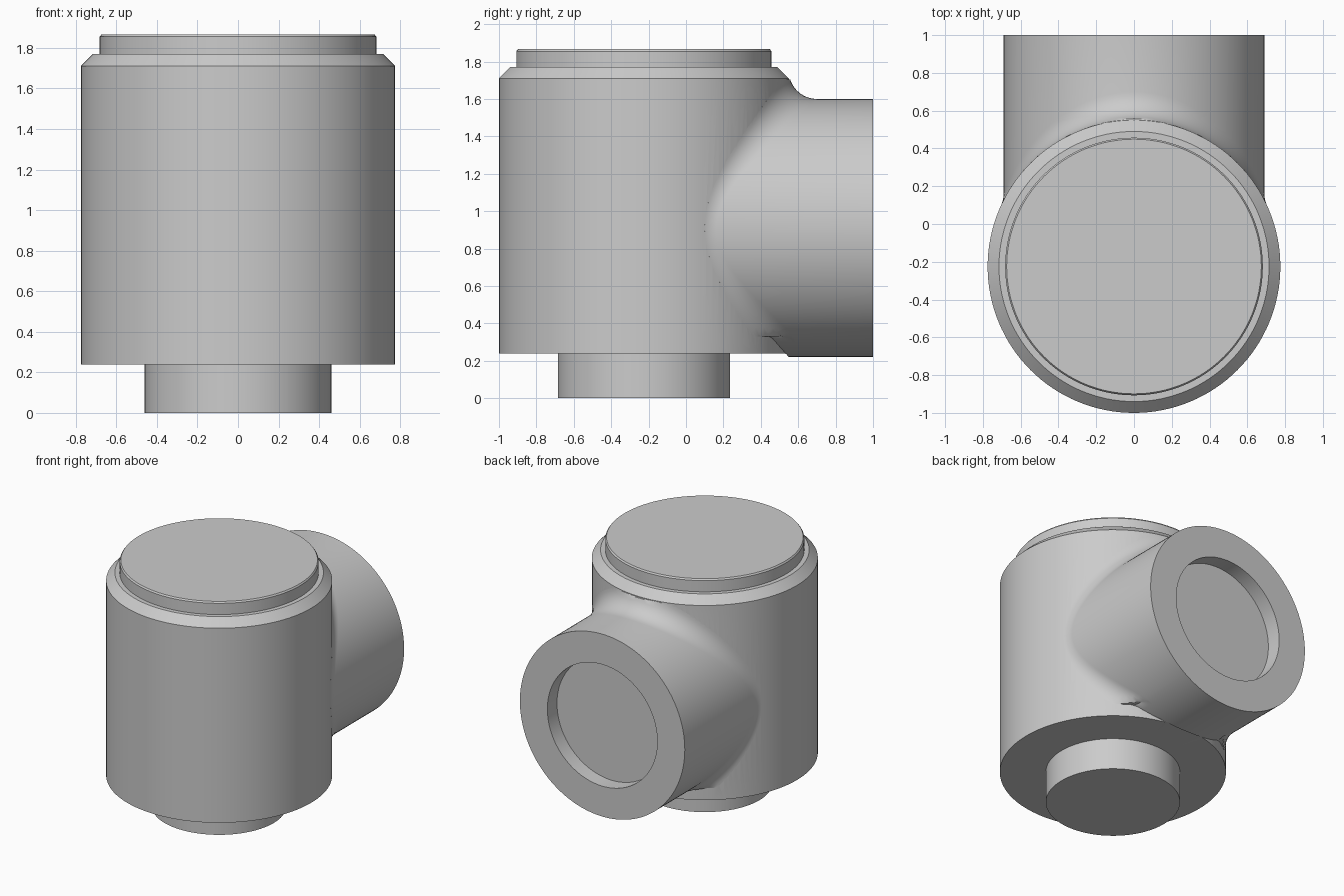
import bpy, bmesh
from math import sin, cos, pi, sqrt
from mathutils import Vector

if "Cube" in bpy.data.objects:
    bpy.data.objects.remove(bpy.data.objects["Cube"])

N = 128
R, YC = 0.775, -0.225          # main body radius and axis position
RB, ZC = 0.69, 0.91            # side branch radius and axis height
F = 0.15                       # fillet radius
Z_LOW, Z_HIGH = 0.33, 1.705    # height limits of the fillet


def loft(name, rings, start=None, end=None):
    """Skin closed rings of points, with a fan to a centre point at both ends."""
    bm = bmesh.new()
    vr = [[bm.verts.new(p) for p in ring] for ring in rings]
    for a, b in zip(vr, vr[1:]):
        for i in range(N):
            j = (i + 1) % N
            bm.faces.new((a[i], a[j], b[j], b[i]))
    for ring, tip in ((vr[0], start), (vr[-1], end)):
        if tip is None:
            bm.faces.new(ring)
        else:
            c = bm.verts.new(tip)
            for i in range(N):
                bm.faces.new((ring[i], ring[(i + 1) % N], c))
    bmesh.ops.recalc_face_normals(bm, faces=bm.faces)
    me = bpy.data.meshes.new(name)
    bm.to_mesh(me)
    bm.free()
    ob = bpy.data.objects.new(name, me)
    bpy.context.collection.objects.link(ob)
    return ob


angles = [2 * pi * i / N for i in range(N)]

# Upright body: bottom spigot, barrel, chamfered shoulder and raised cap
profile = [(0.46, 0), (0.46, 0.238), (R, 0.238), (R, 1.71), (0.715, 1.77),
           (0.682, 1.77), (0.682, 1.855), (0.674, 1.866)]
body = loft("valve_body", [[(r * sin(t), YC + r * cos(t), z) for t in angles]
                           for r, z in profile])


# Side branch: each lengthwise strip ends in a rolling-ball fillet on the barrel
def strip(t):
    s, c = sin(t), cos(t)
    x = (RB + F) * s
    ball = Vector((x, YC + sqrt((R + F) ** 2 - x * x), ZC + (RB + F) * c))
    to_branch = Vector((-s, 0, -c))
    to_body = Vector((-ball.x, YC - ball.y, 0)).normalized()
    bx, bz = RB * s, ZC + RB * c
    y_hit = YC + sqrt(R * R - bx * bx)
    pts = []
    steps = 10
    for k in range(steps + 1):
        u = k / steps
        if bz < Z_LOW:                       # plain joint underneath
            p = Vector((bx, ball.y + (y_hit - ball.y) * u, bz))
        else:
            p = ball + F * to_branch.slerp(to_body, u)
            p.z = min(max(p.z, Z_LOW), Z_HIGH)
        pts.append(p)
    q = pts[-1]                              # sink the end into the barrel
    pts.append(Vector((q.x * 0.97, YC + (q.y - YC) * 0.97, max(q.z, 0.26))))
    return pts


def face_ring(r, y):
    return [(r * sin(t), y, ZC + r * cos(t)) for t in angles]


strips = [strip(t) for t in angles]
rings = [face_ring(0.46, 0.885), face_ring(0.46, 1.0), face_ring(RB, 1.0)]
rings += [list(ring) for ring in zip(*strips)]
branch = loft("side_branch", rings, end=(0, 0, ZC))

# Join branch and body into one solid
mod = body.modifiers.new("join_branch", 'BOOLEAN')
mod.operation = 'UNION'
mod.solver = 'EXACT'
mod.object = branch
bpy.ops.object.select_all(action='DESELECT')
bpy.context.view_layer.objects.active = body
body.select_set(True)
bpy.ops.object.modifier_apply(modifier=mod.name)
bpy.data.objects.remove(branch, do_unlink=True)
bpy.ops.object.shade_smooth_by_angle(angle=0.5)
